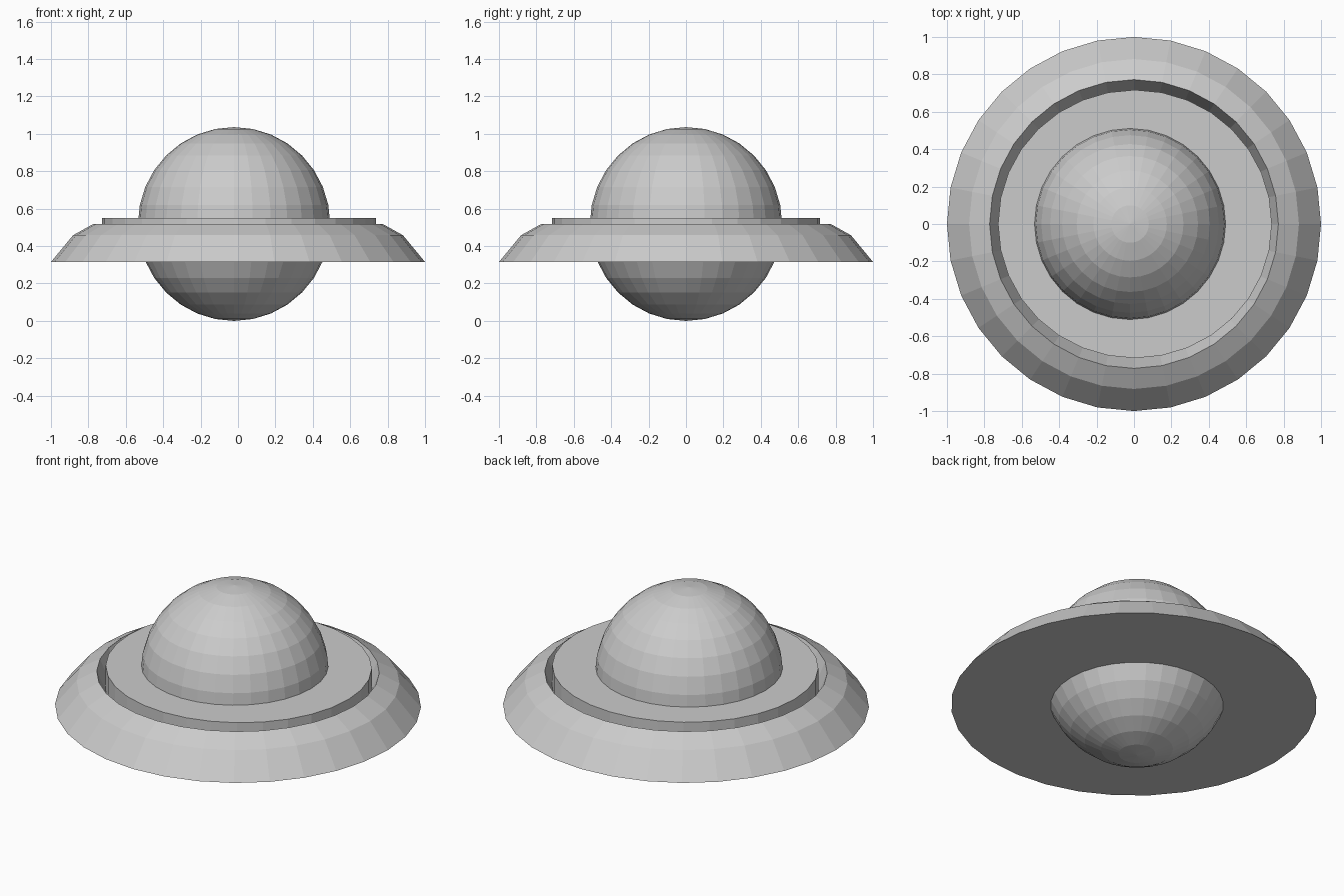
import bpy, math

cube = bpy.data.objects.get("Cube")
if cube:
    bpy.data.objects.remove(cube, do_unlink=True)

SEGMENTS = 32

grey = bpy.data.materials.new("plain grey")
grey.use_nodes = True
colour = (0.6, 0.6, 0.6, 1)
grey.diffuse_color = colour
grey.node_tree.nodes["Principled BSDF"].inputs["Base Color"].default_value = colour


def finish(obj, name):
    obj.name = name
    obj.data.materials.append(grey)
    return obj


def lathe(name, profile):
    """Closed flat-faced ring turned from a (radius, height) outline."""
    n = len(profile)
    verts, faces = [], []
    for s in range(SEGMENTS):
        a = math.tau * s / SEGMENTS
        verts += [(r * math.cos(a), r * math.sin(a), z) for r, z in profile]
        t = (s + 1) % SEGMENTS
        for i in range(n):
            j = (i + 1) % n
            faces.append((s * n + i, t * n + i, t * n + j, s * n + j))
    mesh = bpy.data.meshes.new(name)
    mesh.from_pydata(verts, [], faces)
    obj = bpy.data.objects.new(name, mesh)
    bpy.context.collection.objects.link(obj)
    return finish(obj, name)


# Sloping outer skirt with a flat underside and an inward-leaning inner wall
lathe("saucer_skirt", [(0.3, 0.315), (1.0, 0.315), (0.882, 0.458),
                       (0.772, 0.519), (0.70, 0.34), (0.3, 0.34)])

# Flat deck standing in the skirt
bpy.ops.mesh.primitive_cylinder_add(vertices=SEGMENTS, radius=1, depth=0.22,
                                    location=(0.005, 0, 0.44))
deck = finish(bpy.context.object, "deck_disc")
deck.scale = (0.732, 0.717, 1)

# Faceted ball forming the dome above and the belly below
bpy.ops.mesh.primitive_uv_sphere_add(segments=SEGMENTS, ring_count=16, radius=1,
                                     location=(-0.021, 0, 0.518))
ball = finish(bpy.context.object, "dome_and_belly")
ball.scale = (0.514, 0.514, 0.518)
